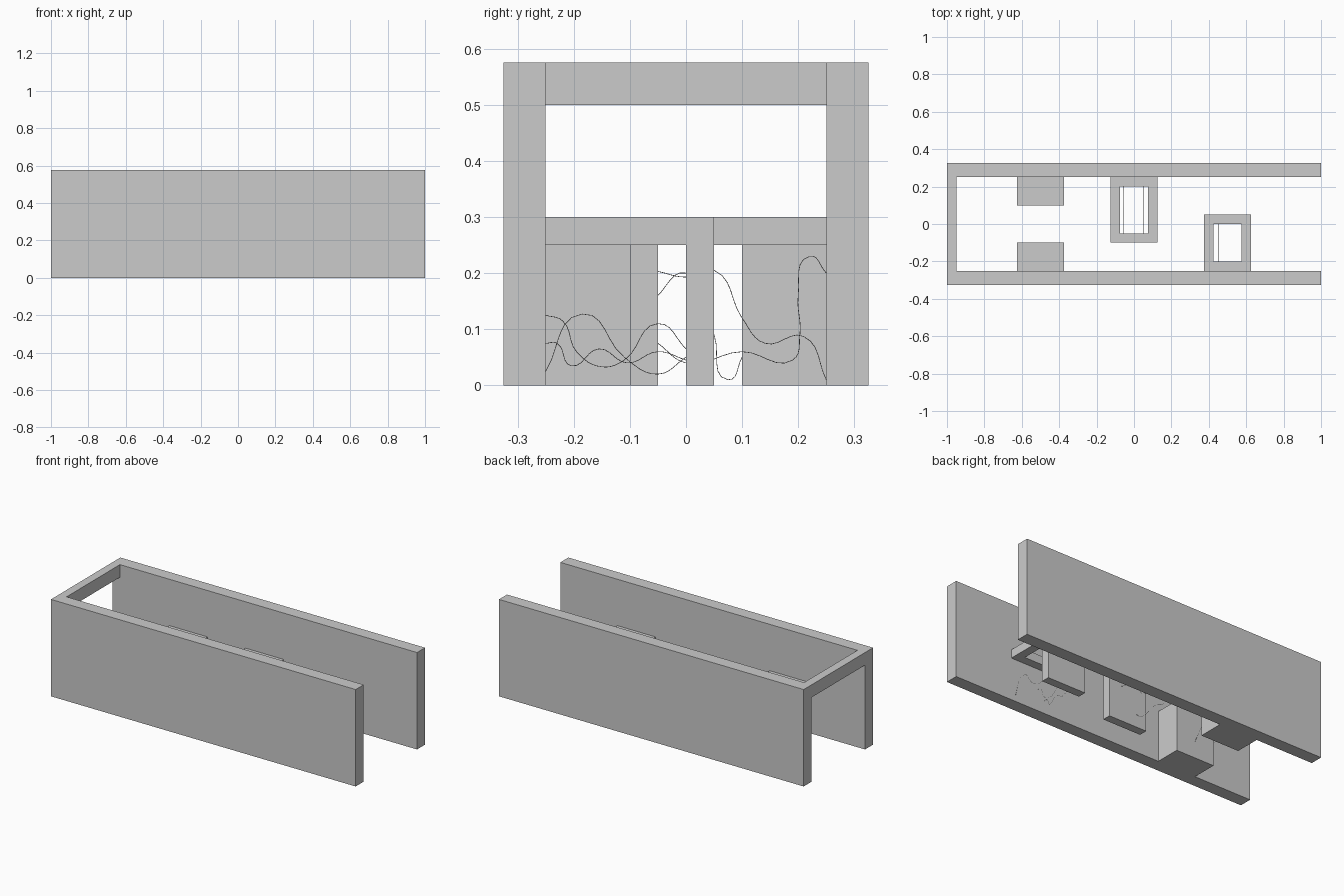
import bpy, bmesh

if "Cube" in bpy.data.objects:
    bpy.data.objects.remove(bpy.data.objects["Cube"])


def solid(name, boxes):
    """One object made of axis-aligned boxes (x0, x1, y0, y1, z0, z1)."""
    bm = bmesh.new()
    for x0, x1, y0, y1, z0, z1 in boxes:
        for v in bmesh.ops.create_cube(bm, size=1)["verts"]:
            v.co.x = x1 if v.co.x > 0 else x0
            v.co.y = y1 if v.co.y > 0 else y0
            v.co.z = z1 if v.co.z > 0 else z0
    mesh = bpy.data.meshes.new(name)
    bm.to_mesh(mesh)
    bm.free()
    obj = bpy.data.objects.new(name, mesh)
    bpy.context.collection.objects.link(obj)


def ledge(name, x, wall_y, hole_a, hole_b, free_y):
    """Opening-topped shelf against a wall, carried by one upright panel."""
    verts = []
    bm = bmesh.new()
    a, b = x - 0.125, x + 0.125
    c, d = x - 0.075, x + 0.075
    y0, y1 = sorted((wall_y, free_y))
    outer = [(a, y0), (b, y0), (b, y1), (a, y1)]
    inner = [(c, hole_a), (d, hole_a), (d, hole_b), (c, hole_b)]
    o = [bm.verts.new((*p, 0.25)) for p in outer]
    i = [bm.verts.new((*p, 0.25)) for p in inner]
    faces = [bm.faces.new((o[k], o[(k + 1) % 4], i[(k + 1) % 4], i[k])) for k in range(4)]
    ext = bmesh.ops.extrude_face_region(bm, geom=faces, use_keep_orig=True)["geom"]
    for v in ext:
        if isinstance(v, bmesh.types.BMVert):
            v.co.z = 0.3
    bmesh.ops.recalc_face_normals(bm, faces=bm.faces)
    mesh = bpy.data.meshes.new(name + "_top")
    bm.to_mesh(mesh)
    bm.free()
    bpy.context.collection.objects.link(bpy.data.objects.new(name + "_top", mesh))
    inside = hole_a if free_y < wall_y else hole_b
    p0, p1 = sorted((free_y, inside))
    solid(name + "_panel", [(a, b, p0, p1, 0, 0.25)])


def wire(name, x, points):
    """Hair-thin strand lying in a plane of constant x."""
    curve = bpy.data.curves.new(name, "CURVE")
    curve.dimensions = "3D"
    curve.bevel_depth = 0.0006
    curve.bevel_resolution = 0
    curve.resolution_u = 6
    spline = curve.splines.new("BEZIER")
    spline.bezier_points.add(len(points) - 1)
    for bp, (y, z) in zip(spline.bezier_points, points):
        bp.co = (x, y, z)
        bp.handle_left_type = bp.handle_right_type = "AUTO"
    bpy.context.collection.objects.link(bpy.data.objects.new(name, curve))


# Long side walls and the beam over the left end
for s, side in ((-1, "front"), (1, "back")):
    y0, y1 = sorted((s * 0.25, s * 0.325))
    solid(side + "_wall", [(-1, 1, y0, y1, 0, 0.575)])
solid("end_beam", [(-1, -0.95, -0.25, 0.25, 0.5, 0.575)])

# Pair of solid blocks narrowing the passage
for s, side in ((-1, "front"), (1, "back")):
    y0, y1 = sorted((s * 0.1, s * 0.25))
    solid(side + "_block", [(-0.625, -0.375, y0, y1, 0, 0.3)])

# Two shelves on opposite walls
ledge("middle_shelf", 0, 0.25, -0.05, 0.2, -0.1)
ledge("right_shelf", 0.5, -0.25, -0.2, 0.0, 0.05)

# Loose strands strung beneath the shelves and between the blocks
wire("right_strand_1", 0.45, [(-.25, .125), (-.22, .115), (-.195, .06), (-.15, .033),
                              (-.11, .045), (-.05, .11), (0, .065)])
wire("right_strand_2", 0.4, [(-.25, .075), (-.23, .075), (-.205, .035), (-.155, .065),
                             (-.105, .04), (-.05, .06), (0, .045)])
wire("right_strand_3", 0.6, [(-.25, .025), (-.185, .127), (-.11, .05), (-.05, .02), (0, .05)])
wire("middle_strand_1", 0.05, [(-.05, .203), (0, .193), (.05, .205), (.1, .12), (.14, .075),
                               (.21, .087), (.25, .01)])
wire("middle_strand_2", -0.055, [(-.05, .075), (0, .04), (.1, .06), (.19, .045), (.203, .09),
                                 (.2, .16), (.22, .23), (.25, .2)])
wire("gap_strand", -0.5, [(-.1, .1), (-.05, .16), (0, .2), (.05, .09), (.075, .01), (.1, .05)])
